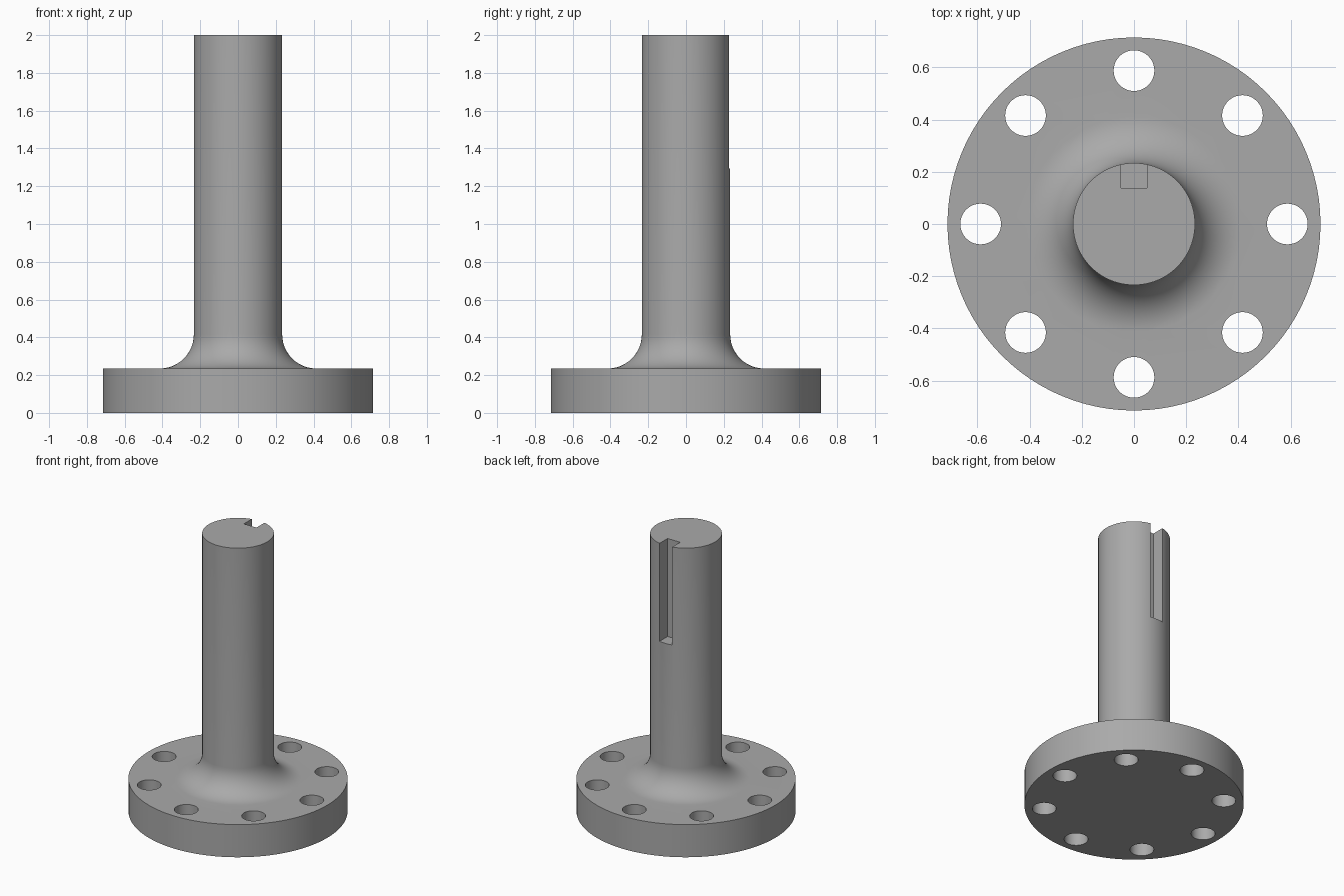
import bpy, bmesh
from math import sin, cos, pi, radians
from mathutils import Matrix, Vector

if "Cube" in bpy.data.objects:
    bpy.data.objects.remove(bpy.data.objects["Cube"], do_unlink=True)

FLANGE_R, FLANGE_H = 0.715, 0.235
SHAFT_R, TOTAL_H = 0.234, 2.0
FILLET = 0.18
HOLE_R, HOLE_RING, HOLES = 0.078, 0.588, 8
KEY_W, KEY_FLOOR, KEY_BOTTOM = 0.1, 0.138, 1.295

steel = bpy.data.materials.new("grey steel")
steel.use_nodes = True
colour = (0.4, 0.4, 0.4, 1)
steel.diffuse_color = colour
steel.node_tree.nodes["Principled BSDF"].inputs["Base Color"].default_value = colour


def make_object(name, bm):
    bmesh.ops.recalc_face_normals(bm, faces=bm.faces)
    mesh = bpy.data.meshes.new(name)
    bm.to_mesh(mesh)
    bm.free()
    mesh.materials.append(steel)
    obj = bpy.data.objects.new(name, mesh)
    bpy.context.collection.objects.link(obj)
    return obj


# Flange, fillet and shaft as one turned profile
arc = [(SHAFT_R + FILLET * (1 - sin(a)), FLANGE_H + FILLET * (1 - cos(a)))
       for a in (i * pi / 2 / 12 for i in range(13))]
profile = [(0, 0), (FLANGE_R, 0), (FLANGE_R, FLANGE_H), *arc,
           (SHAFT_R, TOTAL_H), (0, TOTAL_H)]
bm = bmesh.new()
points = [bm.verts.new((r, 0, z)) for r, z in profile]
edges = [bm.edges.new(pair) for pair in zip(points, points[1:])]
bmesh.ops.spin(bm, geom=points + edges, cent=(0, 0, 0), axis=(0, 0, 1),
               angle=2 * pi, steps=96, use_duplicate=False)
bmesh.ops.remove_doubles(bm, verts=bm.verts, dist=1e-4)
# Merge the flat end caps into single faces
bmesh.ops.dissolve_limit(bm, angle_limit=radians(0.5), verts=bm.verts, edges=bm.edges)
shaft = make_object("flanged_shaft", bm)

# Cutters for the bolt holes
bm = bmesh.new()
for i in range(HOLES):
    a = 2 * pi * i / HOLES
    place = Matrix.Translation((HOLE_RING * cos(a), HOLE_RING * sin(a), FLANGE_H / 2))
    bmesh.ops.create_cone(bm, cap_ends=True, segments=48, radius1=HOLE_R,
                          radius2=HOLE_R, depth=FLANGE_H * 2, matrix=place)
holes = make_object("bolt_hole_cutter", bm)

# Cutter for the keyway, open at the top and the back
bm = bmesh.new()
low = Vector((-KEY_W / 2, KEY_FLOOR, KEY_BOTTOM))
high = Vector((KEY_W / 2, SHAFT_R + 0.1, TOTAL_H + 0.1))
bmesh.ops.create_cube(bm, size=1, matrix=Matrix.Translation((low + high) / 2)
                      @ Matrix.Diagonal((*(high - low), 1)))
keyway = make_object("keyway_cutter", bm)

for cutter in (holes, keyway):
    cut = shaft.modifiers.new(cutter.name, 'BOOLEAN')
    cut.operation = 'DIFFERENCE'
    cut.solver = 'EXACT'
    cut.object = cutter
    cutter.hide_render = True

# Apply the cuts, drop the cutters, then shade
bpy.ops.object.select_all(action='DESELECT')
shaft.select_set(True)
bpy.context.view_layer.objects.active = shaft
for cutter in (holes, keyway):
    bpy.ops.object.modifier_apply(modifier=cutter.name)
    bpy.data.objects.remove(cutter, do_unlink=True)
bpy.ops.object.shade_smooth_by_angle(angle=radians(30))
